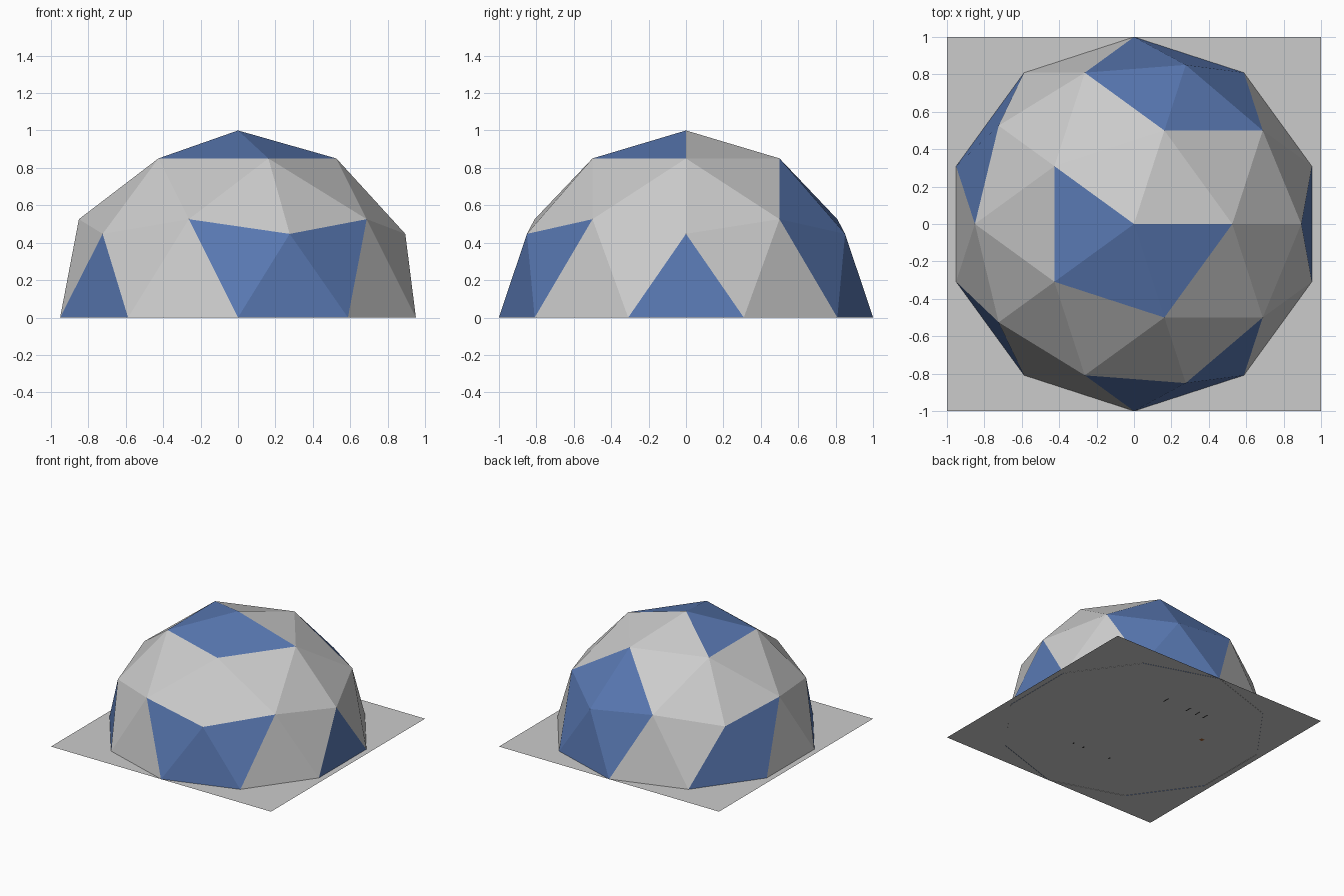
import bpy, bmesh, math

if "Cube" in bpy.data.objects:
    bpy.data.objects.remove(bpy.data.objects["Cube"])


def make_material(name, color):
    mat = bpy.data.materials.new(name)
    mat.diffuse_color = color
    mat.use_nodes = True
    mat.node_tree.nodes["Principled BSDF"].inputs["Base Color"].default_value = mat.diffuse_color
    return mat


def make_object(name, bm):
    mesh = bpy.data.meshes.new(name)
    bm.to_mesh(mesh)
    bm.free()
    obj = bpy.data.objects.new(name, mesh)
    bpy.context.collection.objects.link(obj)
    return obj


def patch(name, x, y, sx, sy, z, mat=None):
    bm = bmesh.new()
    pts = [(x - sx, y - sy, z), (x - sx, y + sy, z), (x + sx, y + sy, z), (x + sx, y - sy, z)]
    bm.faces.new([bm.verts.new(p) for p in pts])
    obj = make_object(name, bm)
    if mat:
        obj.data.materials.append(mat)
    return obj


blue = make_material("blue_panel", (0.10, 0.19, 0.45, 1))
dark = make_material("dark_foot", (0.03, 0.03, 0.03, 1))
orange = make_material("orange_foot", (0.35, 0.12, 0.03, 1))

# Lower panels that are blue around each five-way hub: -1 / 0 / 1 = clockwise, middle, anticlockwise
BLUE_LOWER = {0: (0,), 1: (-1, 0, 1), 2: (0, 1), 3: (0,), 4: (-1, 0, 1)}
BLUE_UPPER_HUB = 1


def panel_is_blue(c):
    angle = math.degrees(math.atan2(c.y, c.x)) % 360
    hub = round(angle / 72)
    step = round((angle - 72 * hub) / 18)
    hub %= 5
    if c.z > 0.85:                      # crown panels
        return angle > 150
    if c.z > 0.7:
        return False
    if c.z > 0.4:                       # panels above the hubs
        return hub == BLUE_UPPER_HUB and abs(step) == 1
    return step in BLUE_LOWER[hub]      # panels down to the floor


# Dome: upper half of a two-frequency icosphere
bm = bmesh.new()
bmesh.ops.create_icosphere(bm, subdivisions=2, radius=1)
lower = [f for f in bm.faces if f.calc_center_median().z < 0]
bmesh.ops.delete(bm, geom=lower, context='FACES')
for f in bm.faces:
    f.smooth = False
    f.material_index = int(panel_is_blue(f.calc_center_median()))
dome = make_object("dome_panels", bm)
grey = make_material("grey_panel", (0.8, 0.8, 0.8, 1))
dome.data.materials.append(grey)
dome.data.materials.append(blue)

# Square floor
patch("floor", 0, 0, 1, 1, 0.002)

# Small furniture feet that show through the underside
patch("table_foot", 0.0, 0.23, 0.02, 0.035, 0)
patch("stool_foot", -0.49, 0.21, 0.015, 0.015, 0, orange)
for i, x in enumerate((0.10, -0.12, -0.21, -0.285)):
    patch(f"bed_foot_{i}", x, 0.495, 0.005, 0.03, 0, dark)
for i, x in enumerate((0.216, 0.12, -0.135)):
    patch(f"chair_foot_{i}", x, -0.45, 0.007, 0.01, 0, dark)
